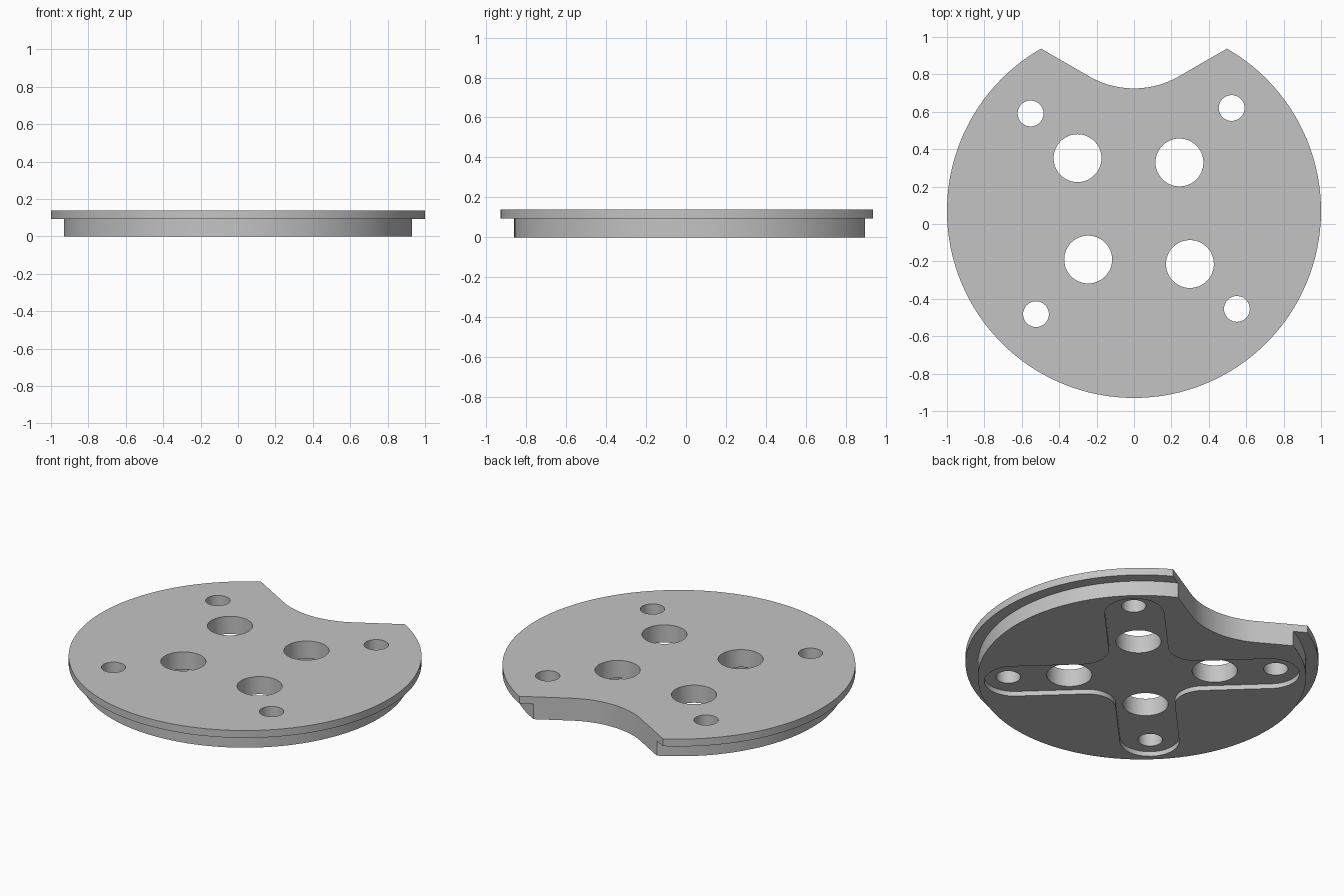
import bpy, bmesh, math
from mathutils import Matrix, Vector

if "Cube" in bpy.data.objects:
    bpy.data.objects.remove(bpy.data.objects["Cube"], do_unlink=True)

CENTRE = Vector((0, 0.07))
TOP, STEP = 0.14, 0.094

grey = bpy.data.materials.new("light grey")
grey.use_nodes = True
colour = (0.55, 0.55, 0.55, 1)
grey.diffuse_color = colour
grey.node_tree.nodes["Principled BSDF"].inputs["Base Color"].default_value = colour


def arc(cx, cy, r, start, end, n):
    """Points along an arc, angles in degrees."""
    angles = [math.radians(start + (end - start) * i / n) for i in range(n + 1)]
    return [Vector((cx + r * math.cos(a), cy + r * math.sin(a))) for a in angles]


def prism(name, outline, z0, z1):
    """Extrude a flat outline between two heights."""
    bm = bmesh.new()
    face = bm.faces.new([bm.verts.new((p.x, p.y, z0)) for p in outline])
    out = bmesh.ops.extrude_face_region(bm, geom=[face])
    new = [v for v in out["geom"] if isinstance(v, bmesh.types.BMVert)]
    bmesh.ops.translate(bm, verts=new, vec=(0, 0, z1 - z0))
    bmesh.ops.recalc_face_normals(bm, faces=bm.faces)
    return finish(name, bm)


def finish(name, bm):
    mesh = bpy.data.meshes.new(name)
    bm.to_mesh(mesh)
    bm.free()
    mesh.materials.append(grey)
    obj = bpy.data.objects.new(name, mesh)
    bpy.context.collection.objects.link(obj)
    return obj


def cut(obj, cutter):
    """Subtract a cutter and discard it."""
    bpy.context.view_layer.objects.active = obj
    mod = obj.modifiers.new("cut", "BOOLEAN")
    mod.operation, mod.solver, mod.object = "DIFFERENCE", "EXACT", cutter
    bpy.ops.object.modifier_apply(modifier=mod.name)
    bpy.data.objects.remove(cutter, do_unlink=True)


# Stepped disc: a narrower base below a wide flange
SIDES = 128
bm = bmesh.new()
rings = []
for r, z in [(0.93, 0), (0.93, STEP), (1, STEP), (1, TOP)]:
    points = arc(*CENTRE, r, 0, 360, SIDES)[:-1]
    rings.append([bm.verts.new((p.x, p.y, z)) for p in points])
for low, high in zip(rings, rings[1:]):
    for i in range(SIDES):
        j = (i + 1) % SIDES
        bm.faces.new((low[i], low[j], high[j], high[i]))
bm.faces.new(rings[0])
bm.faces.new(rings[-1])
bmesh.ops.recalc_face_normals(bm, faces=bm.faces)
disc = finish("stepped_disc", bm)

# Notch at the back: shallow arc with straight flanks at 30 degrees
flank = Vector((0.6, 0.6 * math.tan(math.radians(30))))
valley = arc(0, 1.205, 0.48, 240, 300, 24)
right_end = valley[-1] + flank
left_end = Vector((-right_end.x, right_end.y))
cut(disc, prism("notch_cutter", [left_end] + valley + [right_end], -0.1, 0.3))

# Cross-shaped pocket underneath: four round-ended arms with filleted corners
HALF, REACH, FILLET, DEPTH = 0.168, 0.895, 0.16, 0.03
arm = arc(REACH - HALF, 0, HALF, -90, 90, 24)
arm += arc(HALF + FILLET, HALF + FILLET, FILLET, -90, -180, 12)
outline = []
for k in range(4):
    turn = Matrix.Rotation(math.radians(46.6 + 90 * k), 2)
    outline += [turn @ p + CENTRE for p in arm]
cut(disc, prism("pocket_cutter", outline, -0.1, DEPTH))

# Through holes: a large and a small one on each arm
large = [(-0.302, 0.352), (0.243, 0.329), (-0.245, -0.19), (0.299, -0.214)]
small = [(-0.553, 0.591), (0.522, 0.62), (-0.524, -0.482), (0.55, -0.454)]
for radius, spots in ((0.128, large), (0.069, small)):
    for x, y in spots:
        ring = arc(x, y, radius, 0, 360, 48)[:-1]
        cut(disc, prism("hole_cutter", ring, -0.1, 0.3))

# Smooth curved walls, keep the edges sharp
bpy.ops.object.select_all(action="DESELECT")
disc.select_set(True)
bpy.context.view_layer.objects.active = disc
bpy.ops.object.shade_smooth_by_angle(angle=math.radians(25))
